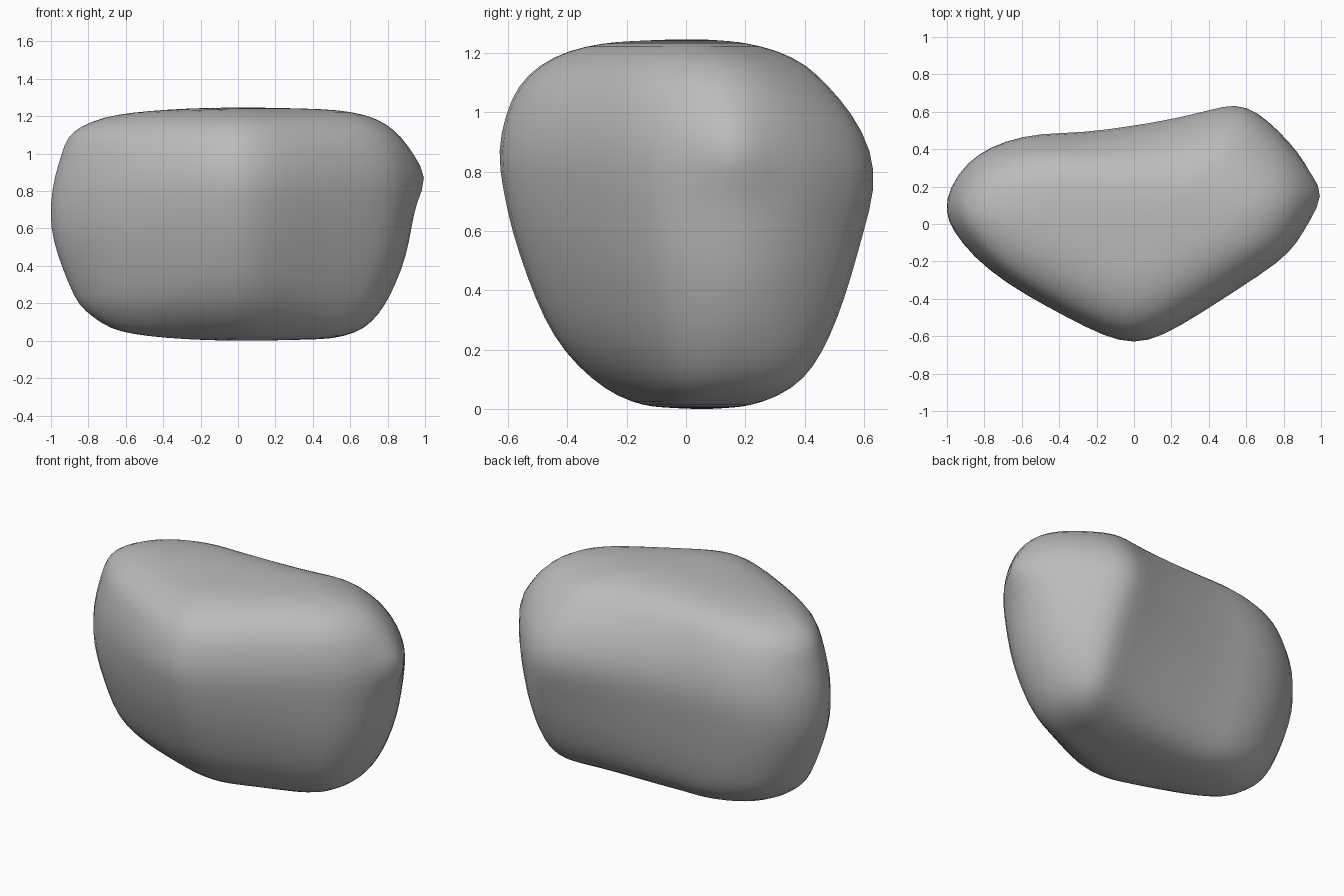
import bpy
import bmesh
import math

start_cube = bpy.data.objects.get("Cube")
if start_cube:
    bpy.data.objects.remove(start_cube)

# Widest plan outline, counter-clockwise from the left end of the stone
OUTLINE = [(-.99, .02), (-.92, -.1), (-.78, -.25), (-.58, -.38), (-.36, -.5),
           (-.16, -.6), (0, -.64), (.15, -.6), (.35, -.48), (.55, -.35),
           (.78, -.2), (.87, -.1), (.93, .02), (.95, .16), (.93, .27),
           (.87, .39), (.77, .5), (.64, .61), (.53, .65), (.41, .62), (.22, .57),
           (0, .53), (-.28, .49), (-.5, .49), (-.68, .45), (-.83, .38),
           (-.94, .27), (-1, .13)]

# Height, then reach towards -x, +x, front and back
LEVELS = [(.01, .57, .48, .14, .21), (.04, .69, .62, .23, .31),
          (.1, .78, .71, .32, .4), (.19, .86, .78, .41, .46),
          (.3, .91, .84, .48, .51), (.45, .97, .9, .54, .56),
          (.6, 1.01, .93, .59, .6), (.74, 1.01, .95, .62, .64),
          (.87, .99, .96, .64, .63), (1, .95, .93, .61, .56),
          (1.09, .92, .88, .57, .48), (1.16, .85, .8, .5, .41),
          (1.21, .73, .69, .4, .31), (1.235, .57, .53, .28, .2)]
TIP = (.16, .88)


def ring_point(px, py, level):
    z, left, right, front, back = level
    x = px * (left if px < 0 else right / .95)
    if py < 0:
        y = py * front / .63
    else:
        # Away from the back corner the rear wall stands more upright
        away = min(1, max(0, (.4 - px) / .8))
        y = py * (back / .64) ** (1 - .35 * away)
        # The back corner leans outwards towards the foot
        x += max(0, .8 - z) * py * max(0, px) * (1 - px * px)
    # Small pointed knob on the +x end
    if px > .8:
        d = ((y - TIP[0]) ** 2 + (z - TIP[1]) ** 2) / .009
        x += .09 * math.exp(-d)
    # The -x end sits slightly higher below and lower above
    end = max(0, -px)
    z += end * (.025 if z < .15 else -.015 if z > 1.15 else 0)
    return x, y, z


def cap(bm, ring, height, flip):
    # Close a ring with shrinking loops and a centre point
    centre = sum((v.co for v in ring), ring[0].co * 0) / len(ring)
    edge = ring
    for shrink in (.7, .35):
        loop = []
        for v in ring:
            co = centre.lerp(v.co, shrink)
            co.z += (height - co.z) * (1 - shrink * shrink)
            loop.append(bm.verts.new(co))
        bridge(bm, edge, loop, flip)
        edge = loop
    centre.z = height
    middle = bm.verts.new(centre)
    for i, v in enumerate(edge):
        tri = [v, edge[(i + 1) % len(edge)], middle]
        bm.faces.new(tri[::-1] if flip else tri)


def bridge(bm, lower, upper, flip=False):
    count = len(lower)
    for i in range(count):
        j = (i + 1) % count
        quad = [lower[i], lower[j], upper[j], upper[i]]
        bm.faces.new(quad[::-1] if flip else quad)


# Stone body lofted through the levels
bm = bmesh.new()
rings = [[bm.verts.new(ring_point(x, y, level)) for x, y in OUTLINE]
         for level in LEVELS]
for lower, upper in zip(rings, rings[1:]):
    bridge(bm, lower, upper)
cap(bm, rings[0], 0, True)
cap(bm, rings[-1], 1.247, False)
bmesh.ops.recalc_face_normals(bm, faces=bm.faces)
mesh = bpy.data.meshes.new("boulder")
bm.to_mesh(mesh)
bm.free()
boulder = bpy.data.objects.new("boulder", mesh)
bpy.context.collection.objects.link(boulder)
mesh.shade_smooth()
smooth = boulder.modifiers.new("soften", 'SUBSURF')
smooth.levels = smooth.render_levels = 1

# Plain grey stone
stone = bpy.data.materials.new("stone grey")
stone.use_nodes = True
grey = (.5, .5, .5, 1)
stone.diffuse_color = grey
shader = stone.node_tree.nodes["Principled BSDF"]
shader.inputs["Base Color"].default_value = grey
shader.inputs["Roughness"].default_value = .9
mesh.materials.append(stone)
